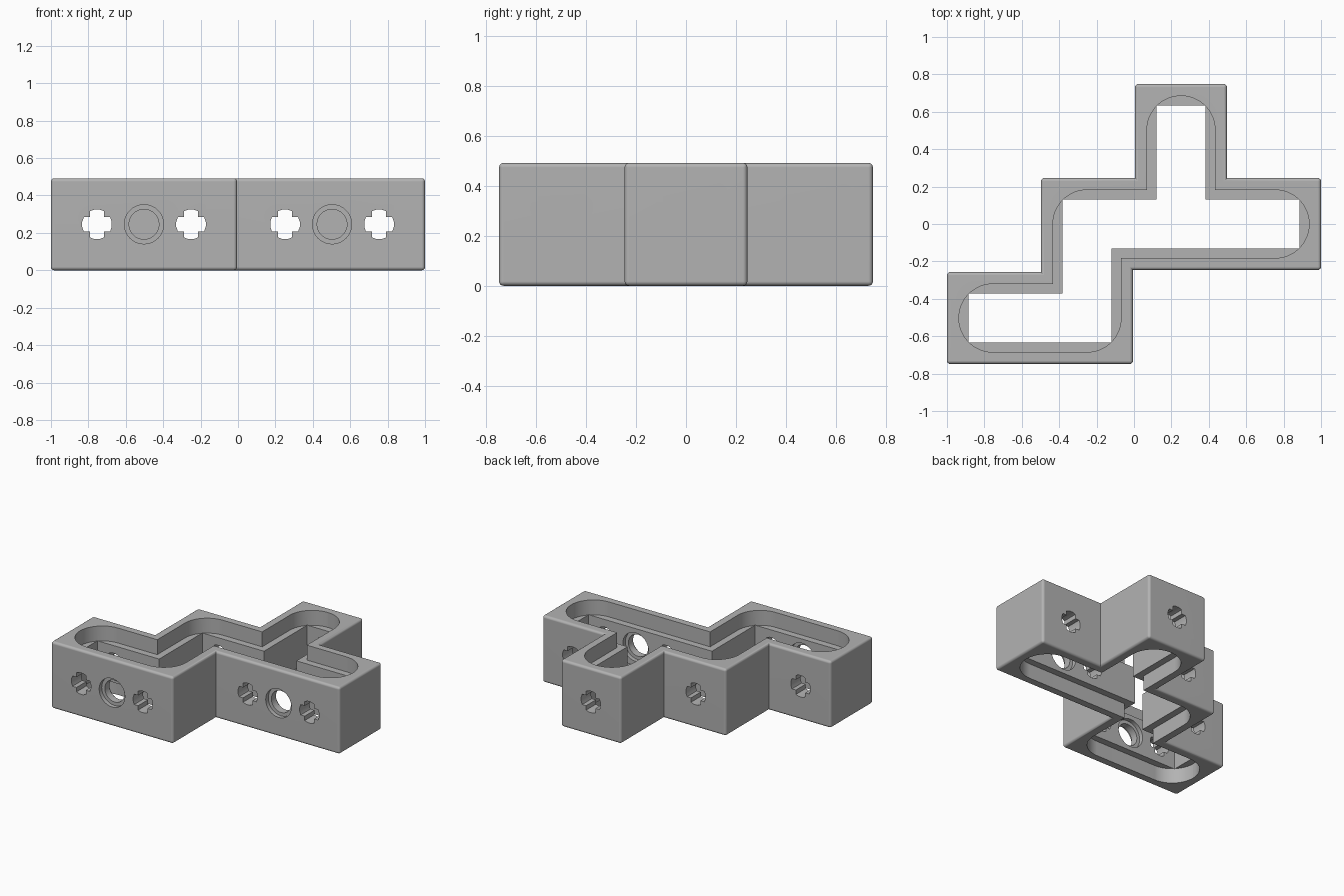
import bpy, bmesh, math
from mathutils import Matrix, Vector

old = bpy.data.objects.get("Cube")
if old:
    bpy.data.objects.remove(old, do_unlink=True)

PITCH, W = 0.5027, 0.492     # cell spacing and cell width / height
POCKET, CORE = 0.182, 0.132  # half widths of the rounded pocket and the inner opening
DEPTH = 0.11                 # pocket depth on top and underside
MID = W / 2
WALL = MID - CORE


def x(i, side=0):
    return -1 + i * PITCH + side * W


def y(i, side=0):
    return -PITCH - MID + i * PITCH + side * W


# Stepped outline of the joined cells, counter-clockwise
outline = [Vector(p) for p in (
    (x(0), y(0)), (x(1, 1), y(0)), (x(1, 1), y(1)), (x(3, 1), y(1)),
    (x(3, 1), y(1, 1)), (x(2, 1), y(1, 1)), (x(2, 1), y(2, 1)), (x(2), y(2, 1)),
    (x(2), y(1, 1)), (x(1), y(1, 1)), (x(1), y(0, 1)), (x(0), y(0, 1)))]


def corners(points):
    """Yield each point with its incoming and outgoing directions."""
    n = len(points)
    for i, v in enumerate(points):
        yield v, (v - points[i - 1]).normalized(), (points[(i + 1) % n] - v).normalized()


def inset(points, d):
    return [v + d * (Vector((-a.y, a.x)) + Vector((-b.y, b.x))) for v, a, b in corners(points)]


def rounded(points, r, steps=12):
    """Round the convex corners only."""
    out = []
    for v, a, b in corners(points):
        if a.cross(b) < 0:
            out.append(v)
            continue
        c = v + r * (b - a)
        for k in range(steps + 1):
            t = math.pi / 2 * k / steps
            out.append(c + r * (math.sin(t) * a - math.cos(t) * b))
    return out


def circle(r, n=32):
    return [Vector((r * math.cos(k * math.tau / n), r * math.sin(k * math.tau / n))) for k in range(n)]


def cross(r=0.08, a=0.038):
    """Plus-shaped profile with arms ending on a circle."""
    phi, pts = math.asin(a / r), []
    for k in range(4):
        for f in (-1, -0.33, 0.33, 1):
            t = k * math.pi / 2 + f * phi
            pts.append(Vector((r * math.cos(t), r * math.sin(t))))
        t = k * math.pi / 2 + math.pi / 4
        pts.append(Vector((math.cos(t), math.sin(t))) * a * math.sqrt(2))
    return pts


def prism(name, profile, low, high, matrix=Matrix(), bevel=0):
    bm = bmesh.new()
    face = bm.faces.new([bm.verts.new((p.x, p.y, low)) for p in profile])
    top = bmesh.ops.extrude_face_region(bm, geom=[face])["geom"]
    bmesh.ops.translate(bm, vec=(0, 0, high - low),
                        verts=[e for e in top if isinstance(e, bmesh.types.BMVert)])
    bmesh.ops.recalc_face_normals(bm, faces=bm.faces)
    if bevel:
        bm.normal_update()
        edges = [e for e in bm.edges if e.is_convex]
        bmesh.ops.bevel(bm, geom=edges, offset=bevel, segments=4, profile=0.5, affect='EDGES')
    bm.transform(matrix)
    bmesh.ops.recalc_face_normals(bm, faces=bm.faces)
    mesh = bpy.data.meshes.new(name)
    bm.to_mesh(mesh)
    bm.free()
    obj = bpy.data.objects.new(name, mesh)
    bpy.context.collection.objects.link(obj)
    return obj


# Solid body with softened outer edges
frame = prism("stepped_frame", outline, 0, W, bevel=0.018)
grey = bpy.data.materials.new("plain grey")
grey.use_nodes = True
grey.diffuse_color = (0.45, 0.45, 0.45, 1)
grey.node_tree.nodes["Principled BSDF"].inputs["Base Color"].default_value = (0.45, 0.45, 0.45, 1)
frame.data.materials.append(grey)

# Rounded pockets above and below, joined by a narrower sharp-cornered opening
pocket = rounded(inset(outline, MID - POCKET), POCKET - 0.001)
cutters = [prism("pocket_cutter", pocket, W - DEPTH, W + 0.1),
           prism("pocket_cutter", pocket, -0.1, DEPTH),
           prism("opening_cutter", inset(outline, WALL), DEPTH - 0.002, W - DEPTH + 0.002)]

# Cross holes along every row and column of cells
along_y = Matrix.Rotation(math.pi / 2, 4, 'X')
along_x = Matrix.Rotation(math.pi / 2, 4, 'Y')
for i in range(4):
    cutters.append(prism("cross_cutter", cross(), -1.2, 1.2,
                         Matrix.Translation((x(i) + MID, 0, MID)) @ along_y))
for j in range(3):
    cutters.append(prism("cross_cutter", cross(), -1.2, 1.2,
                         Matrix.Translation((0, y(j) + MID, MID)) @ along_x))

# Round holes between paired front cells, recessed on both sides of the wall
for i, j in ((0, 0), (2, 1)):
    place = Matrix.Translation((x(i) + MID + PITCH / 2, y(j), MID)) @ along_y
    for r, start, end in ((0.08, -0.05, WALL + 0.05), (0.105, -0.05, 0.03),
                          (0.105, WALL - 0.03, WALL + 0.05)):
        cutters.append(prism("round_cutter", circle(r), -end, -start, place))

bpy.ops.object.select_all(action='DESELECT')
bpy.context.view_layer.objects.active = frame
frame.select_set(True)
for cutter in cutters:
    mod = frame.modifiers.new("cut", 'BOOLEAN')
    mod.operation, mod.solver, mod.object = 'DIFFERENCE', 'EXACT', cutter
    bpy.ops.object.modifier_apply(modifier=mod.name)
    bpy.data.objects.remove(cutter, do_unlink=True)

# Smooth rounded parts while flat walls stay crisp
bpy.ops.object.shade_smooth_by_angle(angle=math.radians(30))
weighted = frame.modifiers.new("weighted_normals", 'WEIGHTED_NORMAL')
weighted.keep_sharp = True
